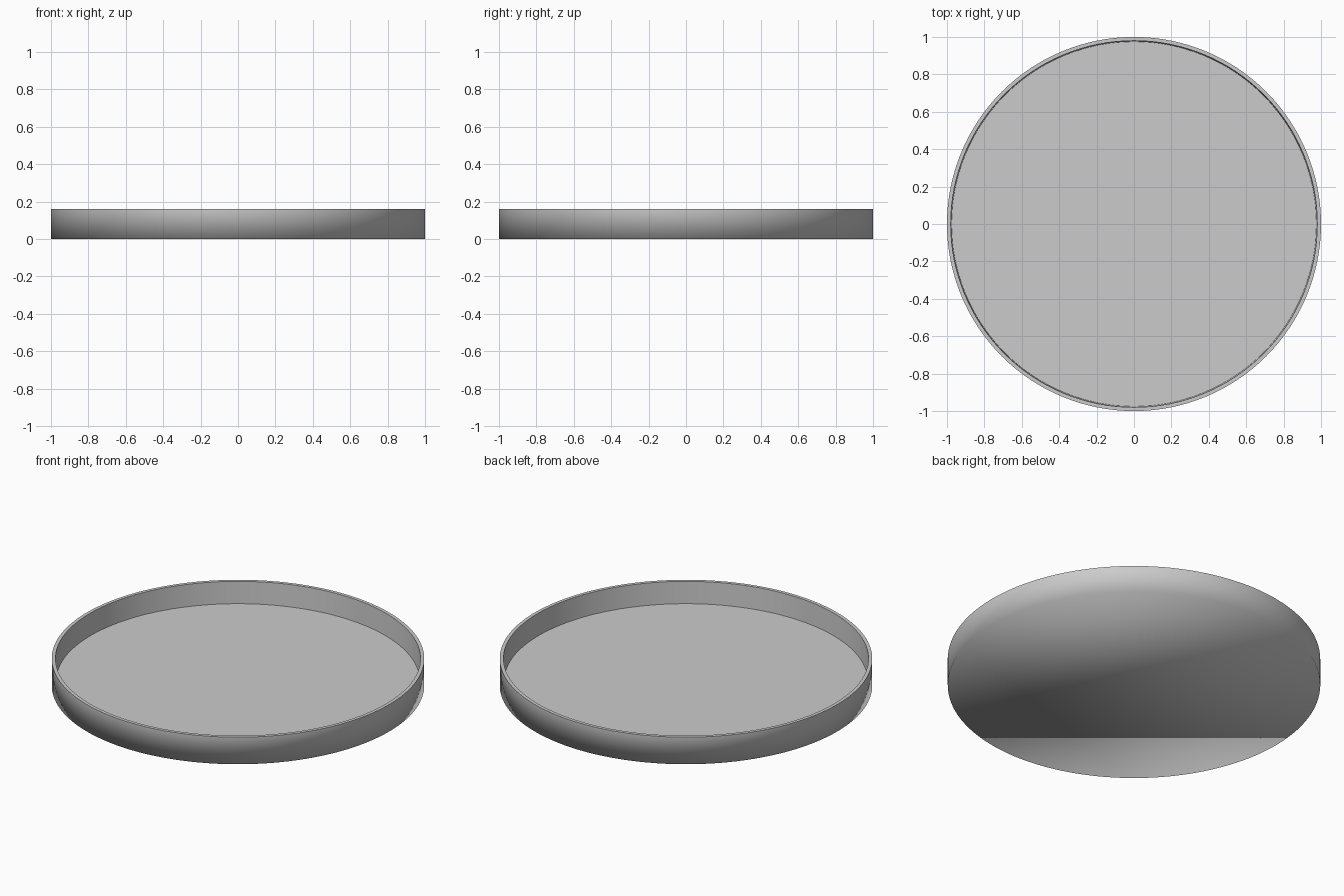
import bpy, bmesh, math

if "Cube" in bpy.data.objects:
    bpy.data.objects.remove(bpy.data.objects["Cube"])

SEGMENTS = 128
# radius, height: outer foot, outer rim, inner rim, floor edge
PROFILE = [(1.0, 0.0), (1.0, 0.16), (0.98, 0.16), (0.975, 0.03)]

bm = bmesh.new()

# One ring of vertices per profile point
rings = []
for r, z in PROFILE:
    rings.append([bm.verts.new((r * math.cos(2 * math.pi * i / SEGMENTS),
                                r * math.sin(2 * math.pi * i / SEGMENTS), z))
                  for i in range(SEGMENTS)])

# Outer wall, rim and inner wall
for low, high in zip(rings, rings[1:]):
    for i in range(SEGMENTS):
        j = (i + 1) % SEGMENTS
        bm.faces.new((low[i], low[j], high[j], high[i]))

# Underside and tray floor
bm.faces.new(list(reversed(rings[0])))
bm.faces.new(rings[-1])

for face in bm.faces:
    face.smooth = True

# Crisp rim and floor edges; the foot stays softly shaded
for ring in rings[1:]:
    for i in range(SEGMENTS):
        bm.edges.get((ring[i], ring[(i + 1) % SEGMENTS])).smooth = False

mesh = bpy.data.meshes.new("round_tray")
bm.to_mesh(mesh)
bm.free()
tray = bpy.data.objects.new("round_tray", mesh)
bpy.context.collection.objects.link(tray)
